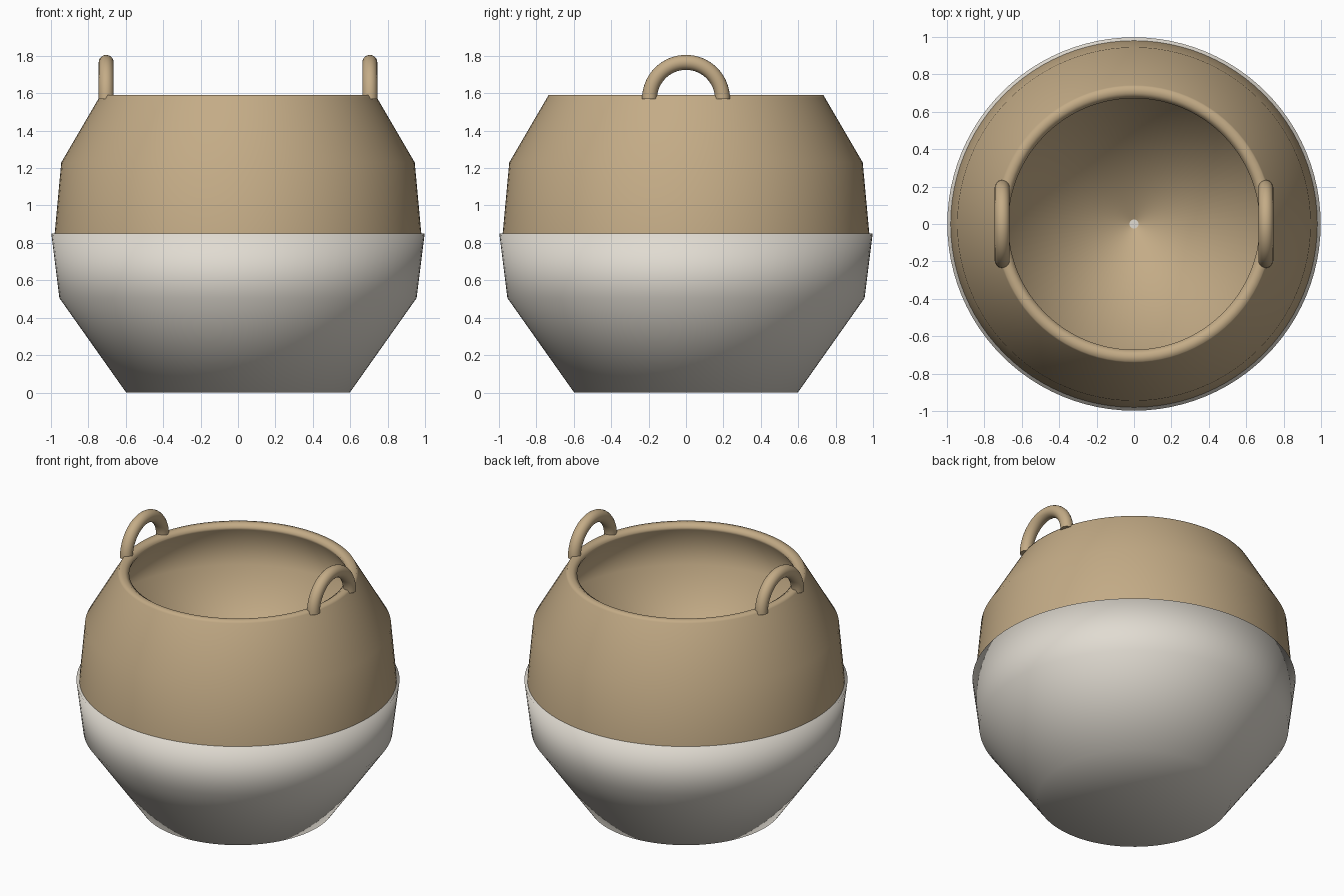
import bpy, bmesh
from math import sin, cos, pi

cube = bpy.data.objects.get("Cube")
if cube:
    bpy.data.objects.remove(cube, do_unlink=True)


def make_material(name, rgb):
    mat = bpy.data.materials.new(name)
    mat.use_nodes = True
    mat.diffuse_color = (*rgb, 1)
    bsdf = mat.node_tree.nodes["Principled BSDF"]
    bsdf.inputs["Base Color"].default_value = (*rgb, 1)
    bsdf.inputs["Roughness"].default_value = 0.8
    return mat


tan = make_material("woven tan", (0.55, 0.41, 0.24))
cream = make_material("off white", (0.75, 0.71, 0.64))


def loft(name, rings, mat, caps=False):
    """Skin a list of closed point rings into one smooth object."""
    bm = bmesh.new()
    loops = [[bm.verts.new(p) for p in ring] for ring in rings]
    for a, b in zip(loops, loops[1:]):
        n = len(a)
        for j in range(n):
            k = (j + 1) % n
            bm.faces.new((a[j], a[k], b[k], b[j]))
    if caps:
        bm.faces.new(loops[0])
        bm.faces.new(loops[-1])
        bmesh.ops.recalc_face_normals(bm, faces=bm.faces)
    bmesh.ops.remove_doubles(bm, verts=bm.verts, dist=1e-5)
    for face in bm.faces:
        face.smooth = len(face.verts) < 5
    mesh = bpy.data.meshes.new(name)
    bm.to_mesh(mesh)
    bm.free()
    mesh.materials.append(mat)
    bpy.context.collection.objects.link(bpy.data.objects.new(name, mesh))


def lathe(name, profile, mat, steps=96):
    turn = [2 * pi * i / steps for i in range(steps)]
    loft(name, [[(r * cos(t), r * sin(t), z) for t in turn] for r, z in profile], mat)


# Lower body: base centre, out and up to the lip, then across its flat top
lathe("lower_body",
      [(0, 0), (0.598, 0), (0.955, 0.505), (0.998, 0.85), (0, 0.85)], cream)

# Basket: outside wall, thin rim, inside wall to the shoulder, then a funnel
# floor whose tip dips just under the top of the lower body
lathe("basket_body",
      [(0.982, 0.83), (0.945, 1.23), (0.742, 1.578), (0.735, 1.59),
       (0.7, 1.592), (0.672, 1.572), (0.676, 1.555), (0.885, 1.22),
       (0.01, 0.844)],
      tan)

# Handles: half hoops standing on the rim
HOOP, TUBE, BASE = 0.195, 0.04, 1.57
for side, label in ((1, "left"), (-1, "right")):
    rings = []
    for i in range(33):
        a = pi * i / 32
        ring = []
        for j in range(20):
            t = 2 * pi * j / 20
            r = HOOP + TUBE * cos(t)
            ring.append((side * 0.705 + TUBE * sin(t), r * cos(a), BASE + r * sin(a)))
        rings.append(ring)
    loft(label + "_handle", rings, tan, caps=True)
